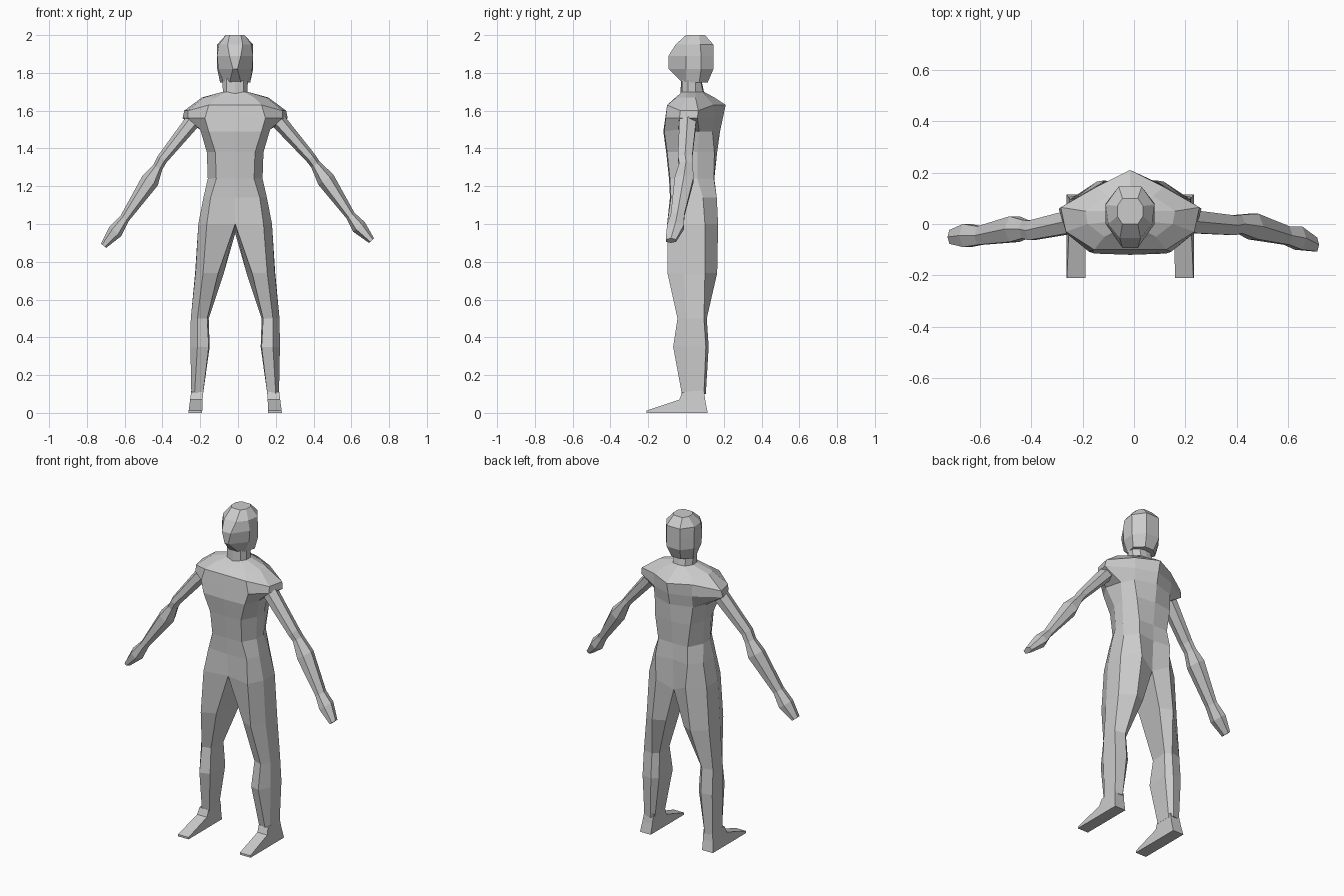
import bpy, bmesh, math
from mathutils import Vector

MID = -0.015  # body centre line

grey = bpy.data.materials.new("light_grey")
grey.diffuse_color = (0.6, 0.6, 0.6, 1)


def loft(name, rings):
    """Skin closed rings of equal point count, with capped ends."""
    bm = bmesh.new()
    vs = [[bm.verts.new(p) for p in r] for r in rings]
    n = len(vs[0])
    for a, b in zip(vs, vs[1:]):
        for i in range(n):
            j = (i + 1) % n
            bm.faces.new((a[i], a[j], b[j], b[i]))
    bm.faces.new(vs[0])
    bm.faces.new(vs[-1])
    bmesh.ops.recalc_face_normals(bm, faces=bm.faces)
    me = bpy.data.meshes.new(name)
    bm.to_mesh(me)
    bm.free()
    me.materials.append(grey)
    ob = bpy.data.objects.new(name, me)
    bpy.context.collection.objects.link(ob)
    return ob


def place(ring, side=1):
    """Ring = (z, points); a point may carry its own z as third value."""
    z, pts = ring
    return [(MID + side * p[0], p[1], p[2] if len(p) > 2 else z) for p in pts]


def full(ring):
    """Close a half outline (back to front) with its mirror image."""
    right, left = place(ring), place(ring, -1)
    return right + [q for q in reversed(left) if abs(q[0] - MID) > 1e-5]


# Torso: half outlines from back centre round the side to front centre
neck = [
    (1.77, [(0, .08), (.04, .075), (.068, .05), (.068, .01), (.045, -.02), (0, -.025)]),
    (1.70, [(0, .095), (.04, .09), (.065, .05), (.065, .01), (.045, -.02), (0, -.03, 1.69)]),
]
chest = [
    (1.67, [(0, .15), (.09, .11), (.175, .05), (.165, .0), (.10, -.05), (0, -.055)]),
    (1.63, [(0, .21), (.13, .145), (.27, .065, 1.60), (.25, -.03, 1.60), (.14, -.10), (0, -.10)]),
    (1.56, [(0, .195), (.13, .15), (.278, .06), (.25, -.035), (.16, -.108), (0, -.11)]),
    (1.49, [(0, .18), (.13, .14), (.17, .07), (.185, -.04, 1.5), (.14, -.115), (0, -.12)]),
    (1.38, [(0, .165), (.12, .15), (.15, .06), (.15, -.01), (.105, -.10), (0, -.105)]),
    (1.24, [(0, .15), (.10, .148), (.145, .06), (.145, -.005), (.10, -.085), (0, -.09)]),
]
crotch = (1.0, [(0, .14, .95), (.10, .17), (.195, .10), (.195, -.01), (.15, -.10), (0, -.075)])
hips = [
    (1.14, [(0, .15), (.11, .163), (.165, .09), (.168, -.01), (.13, -.08), (0, -.085)]),
    crotch,
]
loft("torso", [full(r) for r in neck + chest + hips])

# Legs carry on from the lower edge of the torso
leg = [
    crotch,
    (.74, [(.06, .13), (.13, .165), (.212, .10), (.21, -.01), (.17, -.098), (.09, -.06)]),
    (.50, [(.14, .08), (.17, .11), (.235, .095), (.235, 0), (.20, -.045), (.148, -.03)]),
    (.35, [(.135, .09), (.17, .12), (.237, .105), (.237, 0), (.20, -.068), (.14, -.05)]),
    (.10, [(.17, .08), (.185, .105), (.232, .095), (.232, 0), (.215, -.022), (.17, -.015)]),
]
# Foot side outline (y, z)
foot = [(.115, 0), (.103, .06), (.095, .12), (-.02, .11), (-.035, .07), (-.21, .012), (-.21, 0)]
for side, label in ((-1, "left"), (1, "right")):
    loft(label + "_leg", [place(r, side) for r in leg])
    loft(label + "_foot", [[(MID + side * (x + s * (.12 - z)), y, z) for y, z in foot]
                           for x, s in ((.17, .04), (.232, .13))])

# Head: half outlines, back to front
head = [
    (1.75, [(.03, .115), (.08, .07), (.06, .0), (.03, -.02)]),
    (1.82, [(.045, .145), (.095, .08), (.09, .0), (.012, -.092)]),
    (1.89, [(.045, .145), (.095, .08), (.095, .0), (.03, -.093)]),
    (1.95, [(.045, .145), (.095, .075), (.085, .0), (.04, -.055)]),
    (2.0, [(.03, .10), (.05, .07), (.05, .03), (.03, .0)]),
]
loft("head", [full(r) for r in head])

# Arms: centre points from shoulder to fingertips, with shared thicknesses
paths = {
    "left": [(-.235, .01, 1.55), (-.40, -.025, 1.345), (-.425, -.02, 1.30), (-.465, -.02, 1.23),
             (-.60, -.045, 1.03), (-.65, -.045, .96), (-.712, -.05, .885)],
    "right": [(.21, .01, 1.55), (.385, -.005, 1.35), (.41, .0, 1.315), (.465, -.01, 1.235),
              (.595, -.045, 1.045), (.64, -.055, .985), (.707, -.08, .912)],
}
sizes = [(.042, .045), (.029, .038), (.027, .036), (.048, .05), (.026, .036), (.04, .045), (.018, .027)]
for label, path in paths.items():
    pts = [Vector(p) for p in path]
    rings = []
    for i, (c, (t, w)) in enumerate(zip(pts, sizes)):
        d = pts[min(i + 1, len(pts) - 1)] - pts[max(i - 1, 0)]
        across = Vector((d.z, 0, -d.x)).normalized()
        rings.append([c + across * t * math.cos(k * math.pi / 3)
                      + Vector((0, w * math.sin(k * math.pi / 3) / .866, 0)) for k in range(6)])
    loft(label + "_arm", rings)
